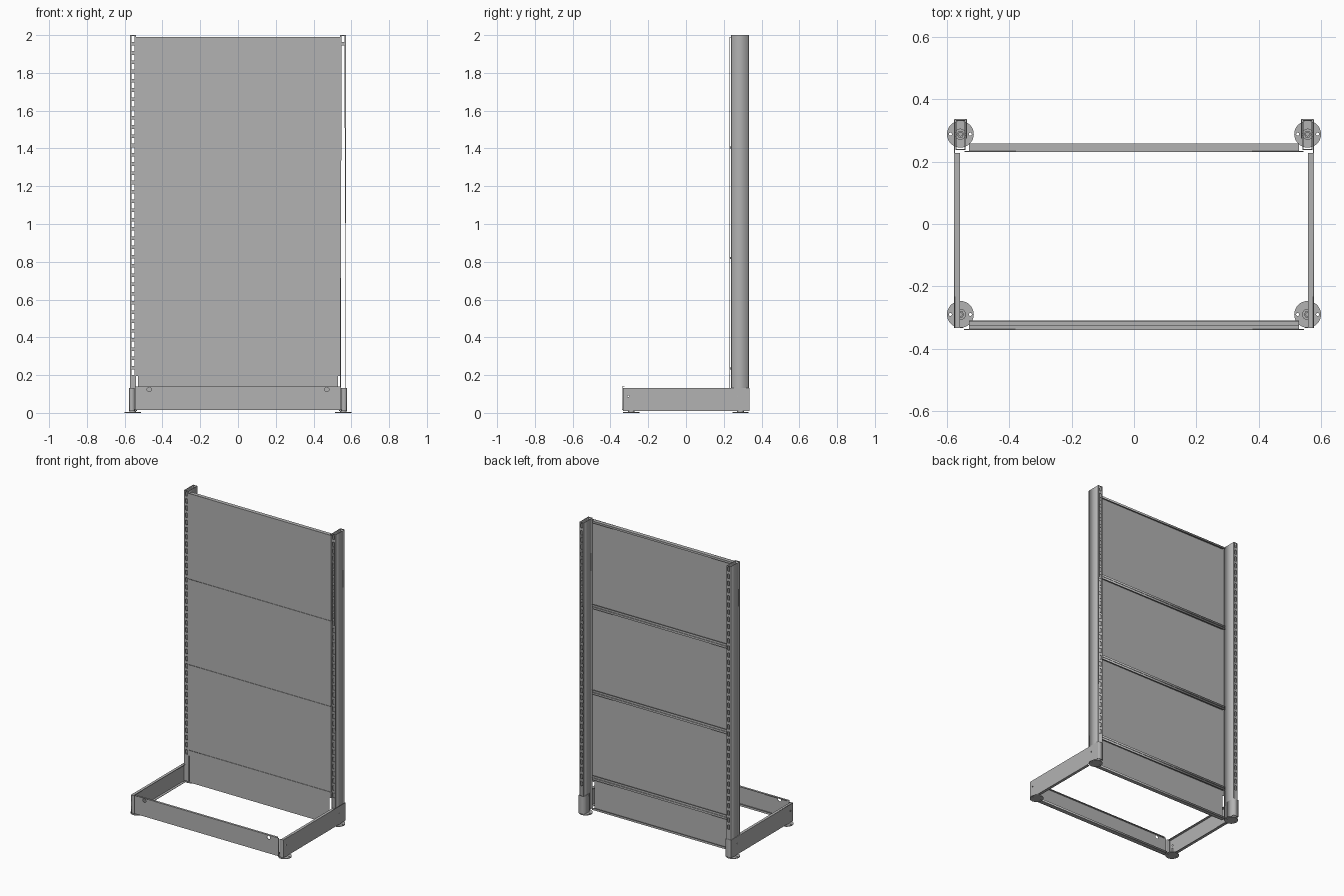
import bpy, math

if "Cube" in bpy.data.objects:
    bpy.data.objects.remove(bpy.data.objects["Cube"])

grey = bpy.data.materials.new("sheet_steel_grey")
grey.diffuse_color = (0.448, 0.448, 0.448, 1)
grey.use_nodes = True
grey.node_tree.nodes["Principled BSDF"].inputs["Base Color"].default_value = grey.diffuse_color
T = 0.003  # sheet thickness
H = math.pi / 2
ROT = {"XY": (0, 0, 0), "XZ": (H, 0, 0), "YZ": (H, 0, H)}


def rect(a, b, c, d):
    return [(a, c), (b, c), (b, d), (a, d)]


def circle(u, v, r, n=16):
    return [(u + r * math.cos(2 * math.pi * i / n), v + r * math.sin(2 * math.pi * i / n)) for i in range(n)]


def plate(name, plane, pos, outline, holes=(), t=T):
    """Flat sheet with holes, centred on the plane at the given offset."""
    cu = bpy.data.curves.new(name, "CURVE")
    cu.dimensions = "2D"
    cu.fill_mode = "BOTH"
    cu.extrude = t / 2
    for loop in [outline, *holes]:
        s = cu.splines.new("POLY")
        s.points.add(len(loop) - 1)
        for p, (u, v) in zip(s.points, loop):
            p.co = (u, v, 0, 1)
        s.use_cyclic_u = True
    tmp = bpy.data.objects.new(name + "_curve", cu)
    bpy.context.collection.objects.link(tmp)
    me = bpy.data.meshes.new_from_object(tmp.evaluated_get(bpy.context.evaluated_depsgraph_get()))
    bpy.data.objects.remove(tmp)
    me.materials.clear()
    me.materials.append(grey)
    ob = bpy.data.objects.new(name, me)
    bpy.context.collection.objects.link(ob)
    ob.rotation_euler = ROT[plane]
    ob.location = {"XY": (0, 0, pos), "XZ": (0, pos, 0), "YZ": (pos, 0, 0)}[plane]
    return ob


def box(name, x0, x1, y0, y1, z0, z1):
    return plate(name, "XY", (z0 + z1) / 2, rect(min(x0, x1), max(x0, x1), y0, y1), t=z1 - z0)


def cyl(name, x, y, z0, z1, r, n=16):
    return plate(name, "XY", (z0 + z1) / 2, circle(x, y, r, n), t=z1 - z0)


for side, s in (("left", -1), ("right", 1)):
    # slotted upright: hollow tube with slotted front and back
    xa, xb = sorted((s * 0.541, s * 0.573))
    slots = [rect(s * 0.556 - 0.007, s * 0.556 + 0.007, z, z + 0.03)
             for z in [0.2 + 0.049 * i for i in range(37)]]
    plate(side + "_upright_front", "XZ", 0.2385, rect(xa, xb, 0.015, 2), slots)
    plate(side + "_upright_back", "XZ", 0.3325, rect(xa, xb, 0.015, 2), slots)
    box(side + "_upright_outer_wall", s * 0.570, s * 0.573, 0.24, 0.331, 0.015, 2)
    box(side + "_upright_inner_wall", s * 0.541, s * 0.544, 0.24, 0.331, 0.015, 2)

    # base bracket: side plate, flanges, front cap and rear wrap
    plate(side + "_base_side", "YZ", s * 0.5755, rect(-0.333, 0.336, 0.01, 0.133),
          [circle(-0.305, 0.088, 0.005, 10), circle(0.27, 0.088, 0.005, 10)])
    box(side + "_base_top_flange", s * 0.558, s * 0.576, -0.332, 0.227, 0.13, 0.133)
    box(side + "_base_bottom_flange", s * 0.558, s * 0.576, -0.332, 0.227, 0.01, 0.013)
    box(side + "_base_front_cap", s * 0.548, s * 0.576, -0.333, -0.33, 0.01, 0.133)
    box(side + "_base_rear_cap", s * 0.536, s * 0.576, 0.334, 0.337, 0.01, 0.133)
    box(side + "_base_inner_wrap", s * 0.536, s * 0.539, 0.275, 0.336, 0.01, 0.133)

    # levelling feet
    for end, y in (("rear", 0.288), ("front", -0.29)):
        x = s * 0.557
        nm = f"{side}_{end}_foot"
        plate(nm + "_disc", "XY", 0.0025, circle(x, y, 0.043, 32),
              [circle(x + d, y, 0.005, 10) for d in (-0.032, 0.032)], t=0.005)
        cyl(nm + "_hub", x, y, 0.005, 0.011, 0.018, 20)
        cyl(nm + "_nut", x, y, 0.011, 0.02, 0.012, 6)
        cyl(nm + "_bolt", x, y, 0.02, 0.05, 0.007, 12)

# back panels: face, folded flanges and return lips
panels = [("bottom", 0.015, 0.234), ("lower", 0.236, 0.819), ("middle", 0.821, 1.404), ("upper", 1.406, 1.99)]
for name, z0, z1 in panels:
    W = 0.543
    outline = rect(-W, W, z0, z1)
    if name == "bottom":  # narrower below the upright hooks
        n = 0.53
        outline = [(-n, z0), (n, z0), (n, 0.195), (W, 0.195), (W, z1), (-W, z1), (-W, 0.195), (-n, 0.195)]
    plate(name + "_back_panel", "XZ", 0.2325, outline)
    for edge, z, d in (("lower", z0, 1), ("upper", z1, -1)):
        za, zb = sorted((z, z + d * T))
        la, lb = sorted((z, z + d * 0.014))
        box(f"{name}_panel_{edge}_flange", -0.53, 0.53, 0.233, 0.258, za, zb)
        box(f"{name}_panel_{edge}_lip", -0.53, 0.53, 0.255, 0.258, la, lb)

# front kick plate: channel with two round holes
plate("kick_plate", "XZ", -0.3385, rect(-0.545, 0.545, 0.016, 0.14),
      [circle(x, 0.124, 0.012, 20) for x in (-0.47, 0.47)])
box("kick_top_flange", -0.53, 0.53, -0.339, -0.325, 0.137, 0.14)
box("kick_bottom_flange", -0.53, 0.53, -0.339, -0.31, 0.016, 0.019)
box("kick_bottom_lip", -0.53, 0.53, -0.313, -0.31, 0.016, 0.03)
